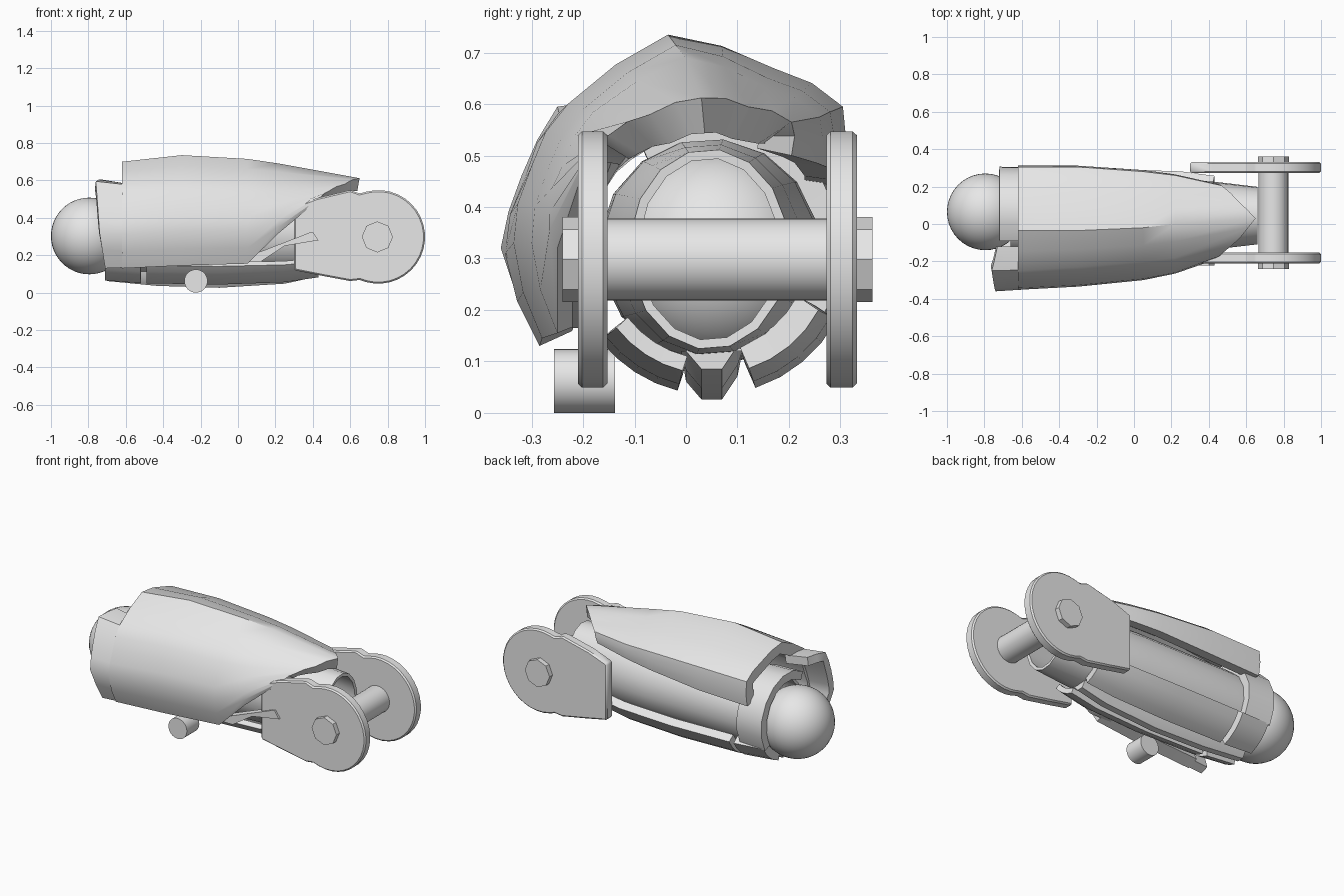
import bpy, bmesh, math

if "Cube" in bpy.data.objects:
    bpy.data.objects.remove(bpy.data.objects["Cube"])

grey = bpy.data.materials.new("plain grey")
grey.diffuse_color = (0.8, 0.8, 0.8, 1)
grey.use_nodes = True
grey.node_tree.nodes["Principled BSDF"].inputs["Base Color"].default_value = grey.diffuse_color


def finish(name, bm, thickness=0, bevel=0, angle=35):
    mesh = bpy.data.meshes.new(name)
    if not thickness:
        bmesh.ops.recalc_face_normals(bm, faces=bm.faces)
    bm.to_mesh(mesh)
    bm.free()
    ob = bpy.data.objects.new(name, mesh)
    bpy.context.collection.objects.link(ob)
    mesh.materials.append(grey)
    bpy.ops.object.select_all(action='DESELECT')
    ob.select_set(True)
    bpy.context.view_layer.objects.active = ob
    if thickness:
        m = ob.modifiers.new("thick", 'SOLIDIFY')
        m.thickness, m.offset = thickness, -1
        bpy.ops.object.modifier_apply(modifier=m.name)
    if bevel:
        m = ob.modifiers.new("bevel", 'BEVEL')
        m.width, m.segments = bevel, 1
        bpy.ops.object.modifier_apply(modifier=m.name)
    bpy.ops.object.shade_smooth_by_angle(angle=math.radians(angle))
    return ob


def loft(name, sections, thickness=0, closed=False, caps=True):
    """Skin through sections (x or list of x, [(y, z), ...]), running clockwise seen from +x."""
    bm = bmesh.new()
    rows = []
    for xs, pts in sections:
        if not isinstance(xs, list):
            xs = [xs] * len(pts)
        rows.append([bm.verts.new((x, y, z)) for x, (y, z) in zip(xs, pts)])
    n = len(rows[0])
    for a, b in zip(rows, rows[1:]):
        for j in range(n if closed else n - 1):
            k = (j + 1) % n
            bm.faces.new((a[j], b[j], b[k], a[k]))
    if closed and caps:
        bm.faces.new(rows[0])
        bm.faces.new(rows[-1])
    return finish(name, bm, thickness)


def rounded(section, bulge=1.03):
    """Add a bulged midpoint to every side of a shell section."""
    xs, pts = section
    if not isinstance(xs, list):
        xs = [xs] * len(pts)
    nx, npts = [xs[0]], [pts[0]]
    for i in range(1, len(pts)):
        (y0, z0), (y1, z1) = pts[i - 1], pts[i]
        nx += [(xs[i - 1] + xs[i]) / 2, xs[i]]
        npts += [((y0 + y1) / 2 * bulge, 0.35 + ((z0 + z1) / 2 - 0.35) * bulge), pts[i]]
    return nx, npts


def arc(cy, cz, r, a0, a1, n, rz=None):
    rz = rz or r
    angles = [math.radians(a0 + (a1 - a0) * i / n) for i in range(n + 1)]
    return [(cy + r * math.cos(a), cz + rz * math.sin(a)) for a in angles]


def plate(name, profile, y0, y1, bevel=0):
    """Extrude an (x, z) outline from y0 to y1."""
    bm = bmesh.new()
    a = [bm.verts.new((x, y0, z)) for x, z in profile]
    b = [bm.verts.new((x, y1, z)) for x, z in profile]
    bm.faces.new(a)
    bm.faces.new(b)
    for i in range(len(a)):
        j = (i + 1) % len(a)
        bm.faces.new((a[i], a[j], b[j], b[i]))
    return finish(name, bm, bevel=bevel)


def rod(name, x, z, r, y0, y1, sides=32):
    pts = [(x + r * math.cos(t * math.tau / sides), z + r * math.sin(t * math.tau / sides))
           for t in range(sides)]
    return plate(name, pts, y0, y1)


# Ball joint
bm = bmesh.new()
bmesh.ops.create_uvsphere(bm, u_segments=40, v_segments=24, radius=0.205)
bmesh.ops.translate(bm, verts=bm.verts, vec=(-0.795, 0.065, 0.303))
finish("ball_joint", bm)

# Hollow inner core, the ball shows through it
loft("inner_core", [(x, arc(0.045, 0.318, r, 375, 37.5, 15, rz)) for x, r, rz in
                    ((-0.66, 0.21, 0.21), (-0.5, 0.215, 0.215), (0.1, 0.21, 0.215),
                     (0.45, 0.18, 0.205), (0.66, 0.155, 0.195))],
     thickness=0.018, closed=True, caps=False)

# Upper armour shell, wrapping low on the front and pointed at the fork
loft("upper_shell", [rounded(s) for s in (
    (-0.62, [(-0.285, 0.13), (-0.352, 0.31), (-0.312, 0.46), (-0.25, 0.58),
             (-0.035, 0.70), (0.17, 0.655), (0.305, 0.59), (0.30, 0.44)]),
    (-0.3, [(-0.28, 0.145), (-0.335, 0.33), (-0.30, 0.48), (-0.23, 0.60),
            (-0.035, 0.735), (0.17, 0.67), (0.305, 0.595), (0.30, 0.45)]),
    (0.05, [(-0.25, 0.155), (-0.30, 0.33), (-0.27, 0.47), (-0.20, 0.59),
            (-0.02, 0.715), (0.16, 0.65), (0.28, 0.585), (0.28, 0.475)]),
    (0.22, [(-0.25, 0.32), (-0.265, 0.39), (-0.24, 0.48), (-0.18, 0.585),
            (0.0, 0.69), (0.15, 0.635), (0.26, 0.575), (0.255, 0.485)]),
    ([0.40, 0.44, 0.48, 0.57, 0.65, 0.56, 0.47, 0.45],
     [(-0.20, 0.47), (-0.18, 0.51), (-0.15, 0.54), (-0.07, 0.58),
      (0.03, 0.612), (0.12, 0.595), (0.205, 0.565), (0.205, 0.50)]),
)], thickness=0.07)

# Front flap of the shell beside the ball
loft("shell_flap", [rounded(s, 1.015) for s in (
    ([-0.71, -0.74, -0.75, -0.76, -0.73],
     [(-0.285, 0.13), (-0.36, 0.32), (-0.32, 0.46), (-0.25, 0.595), (-0.12, 0.605)]),
    (-0.58, [(-0.28, 0.135), (-0.35, 0.31), (-0.31, 0.455), (-0.245, 0.575), (-0.12, 0.58)]),
)], thickness=0.05)

# Collar around the ball
loft("collar", [(-0.72, arc(0.055, 0.32, 0.255, 125, -32, 7)),
                (-0.55, arc(0.055, 0.32, 0.25, 125, -32, 7))], thickness=0.05)

# Strips along the underside, each split into a short and a long piece
for name, a0, a1, thick in (("back", -28, -72, 0.05), ("front", -104, -142, 0.03)):
    for part, stations in (("short", ((-0.71, 0.252), (-0.52, 0.268))),
                           ("long", ((-0.49, 0.268), (-0.1, 0.275), (0.25, 0.262), (0.43, 0.235)))):
        loft(f"{name}_{part}_strip", [(x, arc(0.05, 0.31, r, a0, a1, 4)) for x, r in stations],
             thickness=thick)

# Keel under the core
loft("keel", [(x, [(-0.01, 0.12), (0.11, 0.12), (0.1, z + 0.045), (0.07, z), (0.03, z), (0.0, z + 0.035)])
              for x, z in ((-0.7, 0.062), (-0.43, 0.036), (-0.1, 0.026), (0.25, 0.048), (0.42, 0.085))],
     closed=True)

# Thin fin on the front side
plate("side_fin", [(-0.02, 0.165), (0.38, 0.32), (0.40, 0.325), (0.43, 0.28),
                   (0.25, 0.25), (0.12, 0.165)], -0.222, -0.17)

# Fork plates
disc = [(0.75 + 0.25 * math.cos(math.radians(a)), 0.298 + 0.25 * math.sin(math.radians(a)))
        for a in range(-105, 106, 10)]
outline = [(0.30, 0.12), (0.45, 0.09), (0.6, 0.062), (0.65, 0.068)] + disc + [
    (0.65, 0.53), (0.60, 0.548), (0.42, 0.505), (0.30, 0.46)]
plate("front_fork_plate", outline, -0.21, -0.153, bevel=0.008)
plate("back_fork_plate", outline, 0.273, 0.332, bevel=0.008)

# Fork pin with eight-sided heads
rod("fork_pin", 0.745, 0.298, 0.08, -0.2, 0.32)
for side, y0, y1 in (("front", -0.24, -0.19), ("back", 0.31, 0.362)):
    rod(f"{side}_pin_head", 0.745, 0.298, 0.083, y0, y1, sides=8)

# Small peg under the front side
rod("peg", -0.225, 0.062, 0.062, -0.257, -0.138)
